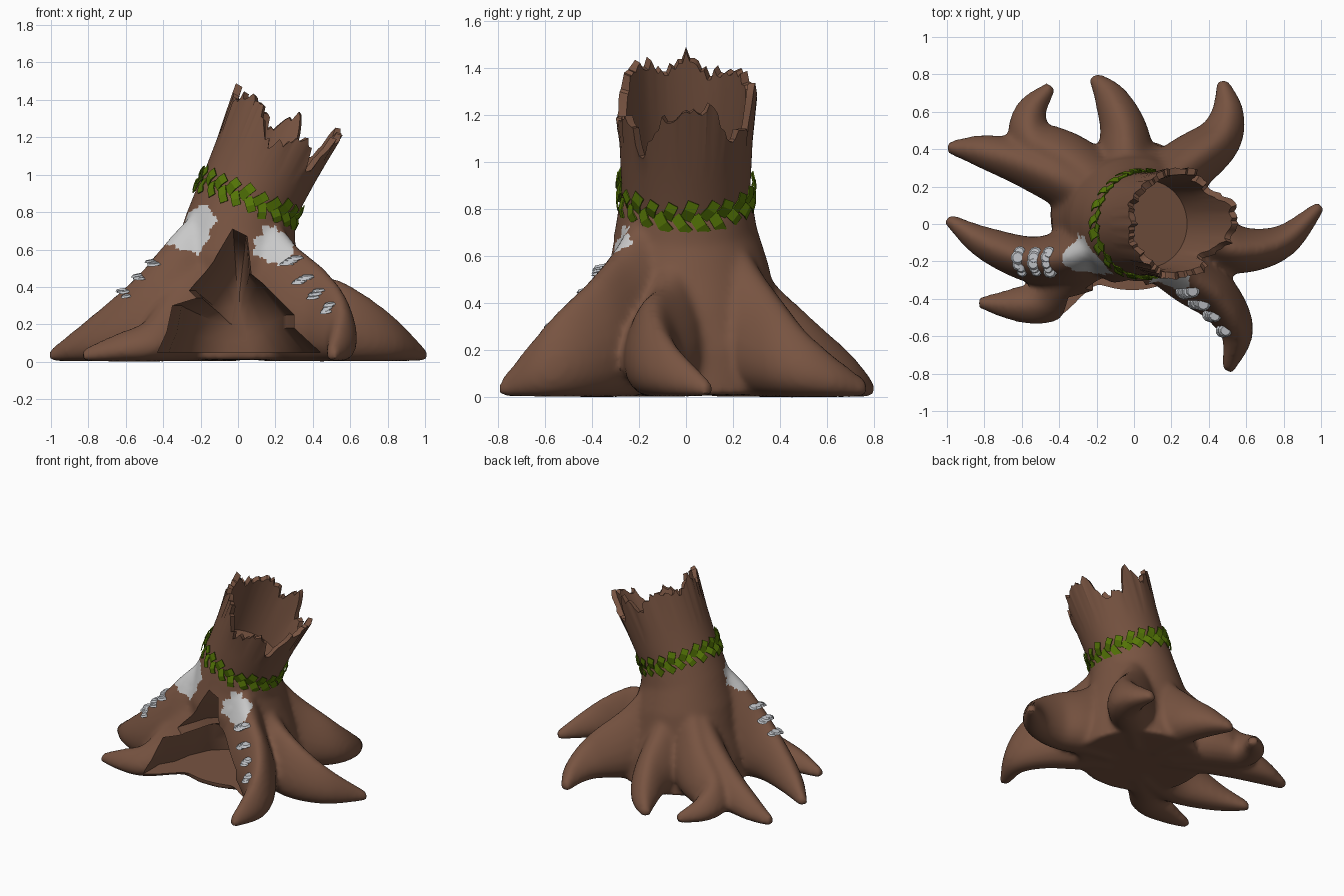
import bpy, bmesh, math, random
from mathutils import Vector, Matrix
from mathutils.bvhtree import BVHTree

if "Cube" in bpy.data.objects:
    bpy.data.objects.remove(bpy.data.objects["Cube"])

random.seed(4)
TAU = 2 * math.pi


def material(name, rgb):
    m = bpy.data.materials.new(name)
    m.diffuse_color = (*rgb, 1)
    m.use_nodes = True
    m.node_tree.nodes["Principled BSDF"].inputs["Base Color"].default_value = m.diffuse_color
    return m


bark = material("bark brown", (0.187, 0.088, 0.053))
lichen = material("pale lichen", (0.58, 0.58, 0.58))
fungus = material("grey fungus", (0.52, 0.54, 0.57))
leaf_green = material("leaf green", (0.09, 0.18, 0.002))


def make_object(name, bm, *mats):
    bmesh.ops.recalc_face_normals(bm, faces=bm.faces)
    me = bpy.data.meshes.new(name)
    bm.to_mesh(me)
    bm.free()
    ob = bpy.data.objects.new(name, me)
    bpy.context.collection.objects.link(ob)
    for m in mats:
        me.materials.append(m)
    return ob


def select_only(ob):
    bpy.ops.object.select_all(action='DESELECT')
    bpy.context.view_layer.objects.active = ob
    ob.select_set(True)


def loft(bm, rings):
    """Skin a list of equally long point rings and cap both ends."""
    vs = [[bm.verts.new(p) for p in r] for r in rings]
    n = len(vs[0])
    for a, b in zip(vs, vs[1:]):
        for i in range(n):
            bm.faces.new((a[i], a[(i + 1) % n], b[(i + 1) % n], b[i]))
    bm.faces.new(vs[0])
    bm.faces.new(vs[-1])


def tilted(c, rx, ry, tilt, a):
    t = math.radians(tilt)
    return Vector((c[0] + rx * math.cos(a) * math.cos(t), c[1] + ry * math.sin(a),
                   c[2] - rx * math.cos(a) * math.sin(t)))


def spline(pts, steps=6):
    """Catmull-Rom through 4D points (x, y, height, half width)."""
    p = [Vector(q) for q in pts]
    p = [2 * p[0] - p[1]] + p + [2 * p[-1] - p[-2]]
    out = []
    for i in range(1, len(p) - 2):
        for s in range(steps):
            t = s / steps
            out.append(0.5 * (2 * p[i] + (p[i + 1] - p[i - 1]) * t
                       + (2 * p[i - 1] - 5 * p[i] + 4 * p[i + 1] - p[i + 2]) * t * t
                       + (3 * p[i] - p[i - 1] - 3 * p[i + 1] + p[i + 2]) * t ** 3))
    return out + [p[-2]]


def add_root(bm, mids, tip):
    """Egg-section ridge from inside the trunk down to a pointed tip."""
    x, y, h = mids[0]
    pts = [(x * .45, y * .55, min(h + .24, .88), .16)]
    pts += [(*m, w) for m, w in zip(mids, (.15, .12, .085))] + [(*tip, .07, .03)]
    path = spline(pts)
    rings = []
    for i, q in enumerate(path):
        d = (path[min(i + 1, len(path) - 1)] - path[max(i - 1, 0)]).xy.normalized()
        ring = []
        for k in range(20):
            f = TAU * k / 20
            o = q.w * math.cos(f) * (1 - 0.3 * math.sin(f))
            ring.append((q.x - d.y * o, q.y + d.x * o, q.z * (0.5 + 0.5 * math.sin(f))))
        rings.append(ring)
    loft(bm, rings)


# Stump body: flared core plus eight curling roots, fused by remeshing
bm = bmesh.new()
core = [(-.01, .05, .01, .44, 0), (-.01, .04, .2, .43, 0), (0, .03, .4, .38, 2), (0, .01, .55, .345, 7),
        (.015, 0, .72, .3, 15), (.055, 0, .88, .275, 23)]
loft(bm, [[tilted((x, y, z), r, r * .92 if z < .5 else r, t, TAU * k / 40) for k in range(40)]
          for x, y, z, r, t in core])
add_root(bm, [(-.35, -.18, .68), (-.55, -.19, .45), (-.8, -.1, .23)], (-1.0, .03))
add_root(bm, [(-.33, -.28, .45), (-.48, -.41, .23), (-.65, -.43, .15)], (-.83, -.42))
add_root(bm, [(-.35, .23, .5), (-.6, .33, .31), (-.82, .39, .18)], (-1.0, .41))
add_root(bm, [(-.35, .33, .45), (-.54, .45, .28), (-.55, .6, .18)], (-.44, .74))
add_root(bm, [(-.04, .35, .52), (-.06, .52, .35), (-.13, .68, .2)], (-.22, .79))
add_root(bm, [(.28, .31, .52), (.45, .45, .34), (.5, .6, .2)], (.47, .77))
add_root(bm, [(.38, -.08, .5), (.58, -.14, .42), (.8, -.09, .27)], (1.0, .1))
add_root(bm, [(.28, -.27, .65), (.45, -.4, .5), (.55, -.58, .33)], (.5, -.79))
body = make_object("stump_and_roots", bm, bark, lichen)

# Cutter for the ragged hollow in the front, narrowing to a rounded back wall
outline = [(-.43, .05), (-.38, .16), (-.35, .3), (-.22, .34), (-.26, .38), (-.13, .54), (-.03, .71),
           (.05, .67), (.07, .47), (.13, .42), (.3, .25), (.3, .18), (.44, .05)]
bm = bmesh.new()
loft(bm, [[(x * s, y, .05 + (z - .05) * h) for x, z in outline]
          for y, s, h in ((-1, 1, 1), (-.32, 1, 1), (-.22, .86, 1), (-.08, .8, .95),
                          (.06, .65, .85), (.15, .42, .7), (.19, .15, .5))])
cutter = make_object("hollow_cutter", bm)
cutter.hide_render = True

rm = body.modifiers.new("fuse", 'REMESH')
rm.mode = 'VOXEL'
rm.voxel_size = 0.018
sm = body.modifiers.new("soften", 'SMOOTH')
sm.iterations = 10
bo = body.modifiers.new("hollow", 'BOOLEAN')
bo.operation = 'DIFFERENCE'
bo.object = cutter
bo.solver = 'EXACT'
select_only(body)
bpy.ops.object.convert(target='MESH')
bpy.ops.object.shade_smooth_by_angle(angle=math.radians(40))
bpy.data.objects.remove(cutter)

# Lichen patches: ragged round areas of the bark
for f in body.data.polygons:
    f.material_index = 0
    for c, rad in (((-.265, -.21, .725), .145), ((.2, -.33, .635), .115)):
        d = f.center - Vector(c)
        a = math.atan2(d.z, d.x)
        if d.length < rad * (1 + .1 * math.sin(4 * a) + .07 * math.sin(9 * a)):
            f.material_index = 1

# Broken hollow trunk: leaning tube with a splintered rim
rim = [1.03, 1, .7, .68, 1, .8, .93, .92, .88, 1, .88, 1, 1, .62, .66, .84, .56, .88]
N = 108


def trunk_point(a, t, inset=0.0):
    r = .272 + .035 * max(t, 0) - inset
    return tilted((.055 + .22 * t, 0, .87 + .475 * t), r, r - .012 * max(t, 0), 23, a)


ang = [TAU * k / N for k in range(N)]
tops = []
for k in range(N):
    u, v = divmod(k, 6)
    w = v / 6
    w = w * w * (3 - 2 * w)
    tops.append(rim[u] + (rim[(u + 1) % 18] - rim[u]) * w + random.uniform(-.08, .04))
rings = [[trunk_point(a, t) for a in ang] for t in (-.12, .1, .3, .45)]
rings.append([trunk_point(a, h, -.012 * random.random()) for a, h in zip(ang, tops)])
rings.append([trunk_point(a, h - .01, .028) for a, h in zip(ang, tops)])
rings += [[trunk_point(a, t, .04) for a in ang] for t in (.42, .06)]
bm = bmesh.new()
loft(bm, rings)
trunk = make_object("broken_trunk", bm, bark)
select_only(trunk)
bpy.ops.object.shade_smooth_by_angle(angle=math.radians(35))

# Leaf garland: bent leaves alternating above and below a tilted ring
bm = bmesh.new()
axis = Vector((.39, 0, .92))
for k in range(44):
    p = trunk_point(TAU * k / 44, 0, -.008)
    out = (p - Vector((.055, 0, .87))).normalized()
    tan = axis.cross(out).normalized()
    s = 1 if k % 2 else -1
    down = (tan * random.uniform(.3, .7) - axis * s * .8).normalized()
    wide = out.cross(down).normalized() * random.uniform(.022, .028)
    size = random.uniform(.065, .085)
    rows = [p - down * .01, p + down * size * .5 + out * .017, p + down * size + out * .012]
    vs = [[bm.verts.new(r - wide), bm.verts.new(r + wide)] for r in rows]
    for a, b in zip(vs, vs[1:]):
        bm.faces.new((a[0], a[1], b[1], b[0]))
leaves = make_object("leaf_garland", bm, leaf_green)
so = leaves.modifiers.new("thickness", 'SOLIDIFY')
so.thickness = .006

# Shelf fungi in rows across the two front roots
tree = BVHTree.FromPolygons([v.co for v in body.data.vertices], [p.vertices for p in body.data.polygons])
bm = bmesh.new()
for top, low, n in (((-.46, -.21, .54), (-.61, -.21, .37), 3), ((.28, -.36, .53), (.47, -.58, .29), 4)):
    top, low = Vector(top), Vector(low)
    d = (low - top).xy.normalized()
    for i in range(n):
        sp = top.lerp(low, i / (n - 1))
        for j in range(-2, 3):
            off = (.03 if n == 3 else .024) * j
            g = sp + Vector((-d.y * off, d.x * off, random.uniform(-.012, .012)))
            loc, nor, _, _ = tree.find_nearest(g)
            r = random.uniform(.028, .04)
            tilt = Matrix.Rotation(random.uniform(.1, .3), 4, Vector((-nor.y, nor.x, 0)).normalized())
            bmesh.ops.create_cone(bm, cap_ends=True, segments=10, radius1=r, radius2=r * .7, depth=.011,
                                  matrix=Matrix.Translation(loc + nor * .008) @ tilt)
make_object("shelf_fungi", bm, fungus)
